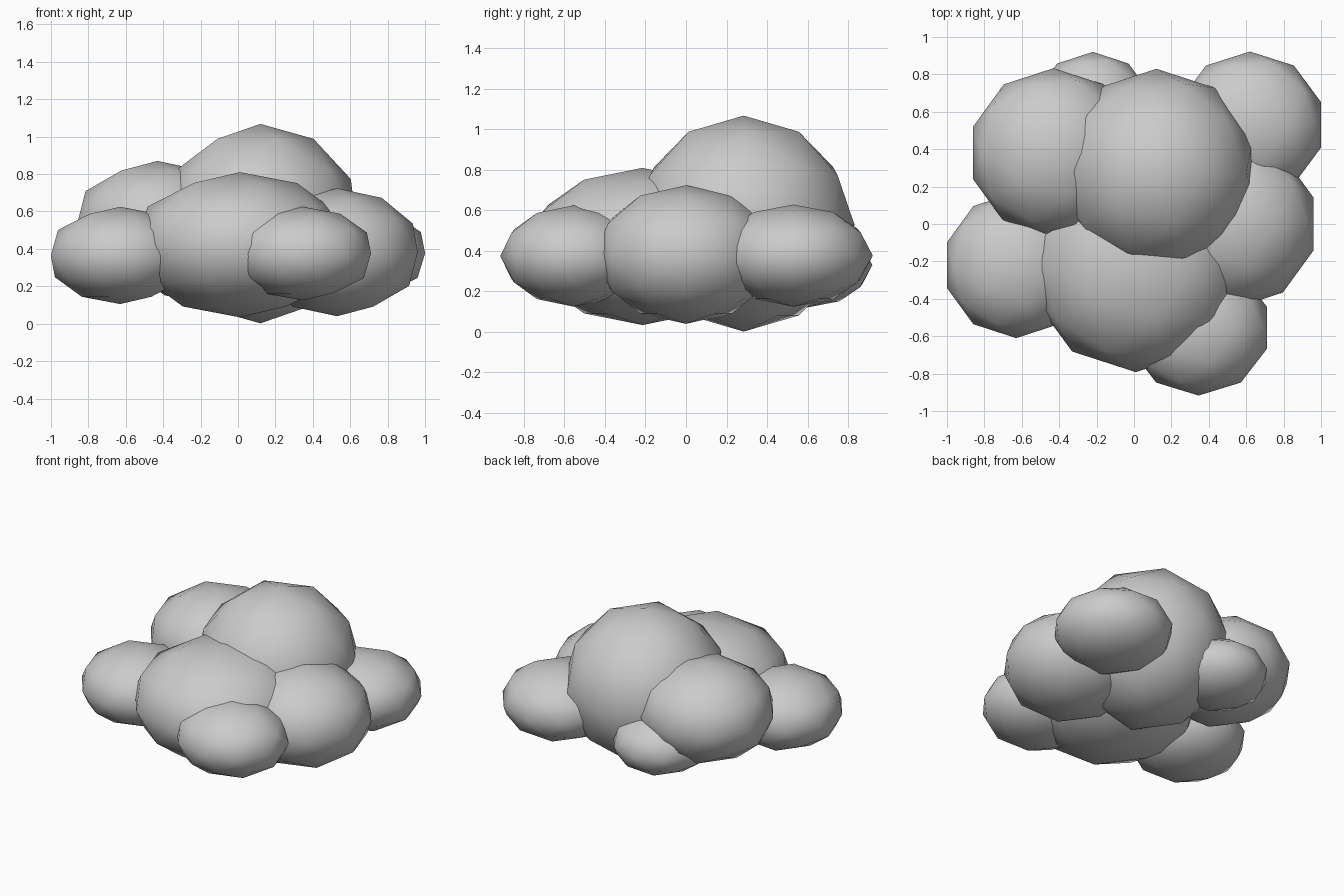
import bpy

# Cloud puffs: name, centre, radii
puffs = [
    ("main_puff",        (0.12, 0.285, 0.535),  (0.54, 0.545, 0.533)),
    ("front_puff",       (0.01, -0.215, 0.422), (0.58, 0.577, 0.388)),
    ("back_left_puff",   (-0.43, 0.38, 0.53),   (0.453, 0.453, 0.34)),
    ("right_puff",       (0.53, 0.0, 0.382),    (0.453, 0.453, 0.342)),
    ("left_puff",        (-0.63, -0.22, 0.365), (0.39, 0.39, 0.26)),
    ("front_right_puff", (0.345, -0.555, 0.375), (0.385, 0.362, 0.25)),
    ("back_right_puff",  (0.62, 0.53, 0.377),   (0.40, 0.392, 0.252)),
    ("back_puff",        (-0.22, 0.595, 0.33),  (0.325, 0.325, 0.21)),
]

for name, centre, radii in puffs:
    bpy.ops.mesh.primitive_ico_sphere_add(subdivisions=2, radius=1, location=centre)
    puff = bpy.context.object
    puff.name = name
    puff.scale = radii
    bpy.ops.object.transform_apply(location=False, rotation=False, scale=True)
    bpy.ops.object.shade_smooth()
